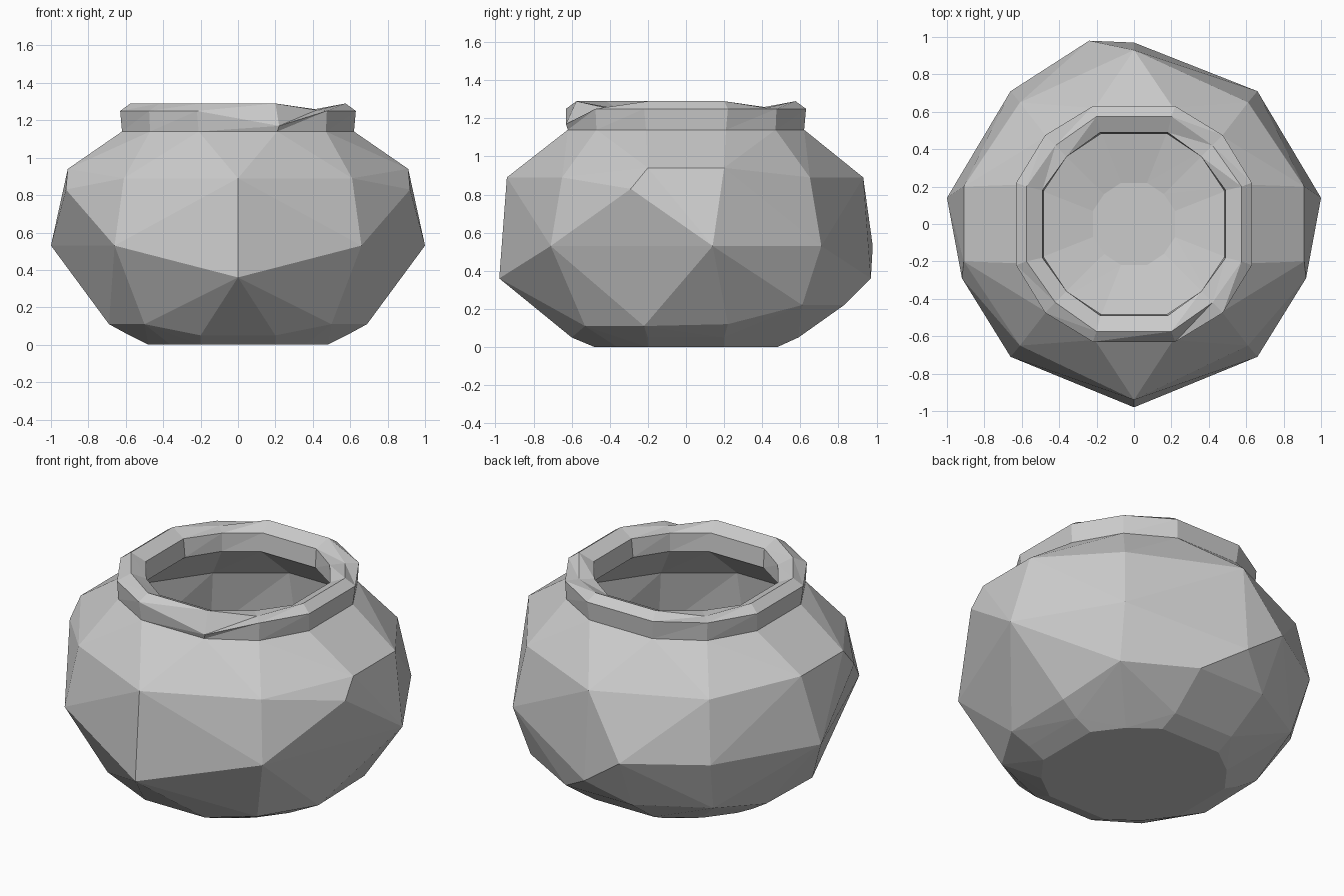
import bpy
import bmesh

if "Cube" in bpy.data.objects:
    bpy.data.objects.remove(bpy.data.objects["Cube"])


def finish(bm, name):
    bmesh.ops.recalc_face_normals(bm, faces=bm.faces)
    mesh = bpy.data.meshes.new(name)
    bm.to_mesh(mesh)
    bm.free()
    obj = bpy.data.objects.new(name, mesh)
    bpy.context.collection.objects.link(obj)
    return obj


def ring(a, s, d, z):
    """Twelve-sided ring: a flat side at distance a (half width s) and a corner at (d, d), four times."""
    pts = []
    quarter = [(a, -s), (a, s), (d, d)]
    for _ in range(4):
        pts += [(x, y, z) for x, y in quarter]
        quarter = [(-y, x) for x, y in quarter]
    return pts


NECK_Z = 1.14
neck = ring(0.62, 0.21, 0.47, NECK_Z)

# Faceted belly: hull of the base ring, the neck ring and mirrored side points
side = [
    (0.20, -0.60, 0.05), (0.58, -0.20, 0.05), (0.58, 0.20, 0.05), (0.20, 0.59, 0.05),
    (0.50, -0.53, 0.11), (0.69, -0.22, 0.11), (0.69, 0.22, 0.12),
    (0.61, 0.61, 0.22), (0.22, 0.83, 0.22),
    (0.66, -0.71, 0.53), (1.00, 0.14, 0.53), (0.66, 0.71, 0.53),
    (0.92, -0.29, 0.83), (0.61, -0.65, 0.89), (0.61, 0.65, 0.89),
    (0.91, -0.20, 0.94), (0.91, 0.20, 0.94),
]
centre = [(0, -0.98, 0.36), (0, 0.97, 0.36), (0, -0.94, 0.89), (0, 0.93, 0.89),
          (-0.24, 0.98, 0.53)]
points = ring(0.48, 0.20, 0.36, 0) + neck + centre
points += side + [(-x, y, z) for x, y, z in side]

bm = bmesh.new()
for p in points:
    bm.verts.new(p)
hull = bmesh.ops.convex_hull(bm, input=bm.verts[:])
loose = [v for v in bm.verts if not v.link_faces]
bmesh.ops.delete(bm, geom=loose, context='VERTS')
finish_top = [f for f in bm.faces if all(v.co.z > NECK_Z - 0.01 for v in f.verts)]
bmesh.ops.recalc_face_normals(bm, faces=bm.faces)
bmesh.ops.delete(bm, geom=finish_top, context='FACES')
finish(bm, "pot_belly")

# Collar, uneven lip and hollow inside as one loft
outer = ring(0.63, 0.22, 0.475, 1.25)
x, y, _ = outer[10]
outer[10] = (x, y, 1.17)            # collar melts into the belly at the front
lip = ring(0.575, 0.20, 0.42, 1.29)
for i in (2, 5, 11):                # lip dips at three corners
    lip[i] = (lip[i][0], lip[i][1], 1.255)
rings = [
    neck, outer, lip,
    ring(0.49, 0.18, 0.36, 1.25),
    ring(0.48, 0.18, 0.36, 1.14),
    ring(0.80, 0.22, 0.56, 0.88),
    ring(0.85, 0.20, 0.61, 0.50),
    ring(0.55, 0.20, 0.42, 0.15),
    ring(0.22, 0.07, 0.16, 0.08),
]
bm = bmesh.new()
loops = [[bm.verts.new(p) for p in r] for r in rings]
for low, high in zip(loops, loops[1:]):
    for i in range(12):
        j = (i + 1) % 12
        bm.faces.new((low[i], low[j], high[j]))
        bm.faces.new((low[i], high[j], high[i]))
bm.faces.new(loops[-1])
bmesh.ops.recalc_face_normals(bm, faces=bm.faces)
finish(bm, "pot_rim_and_inside")
